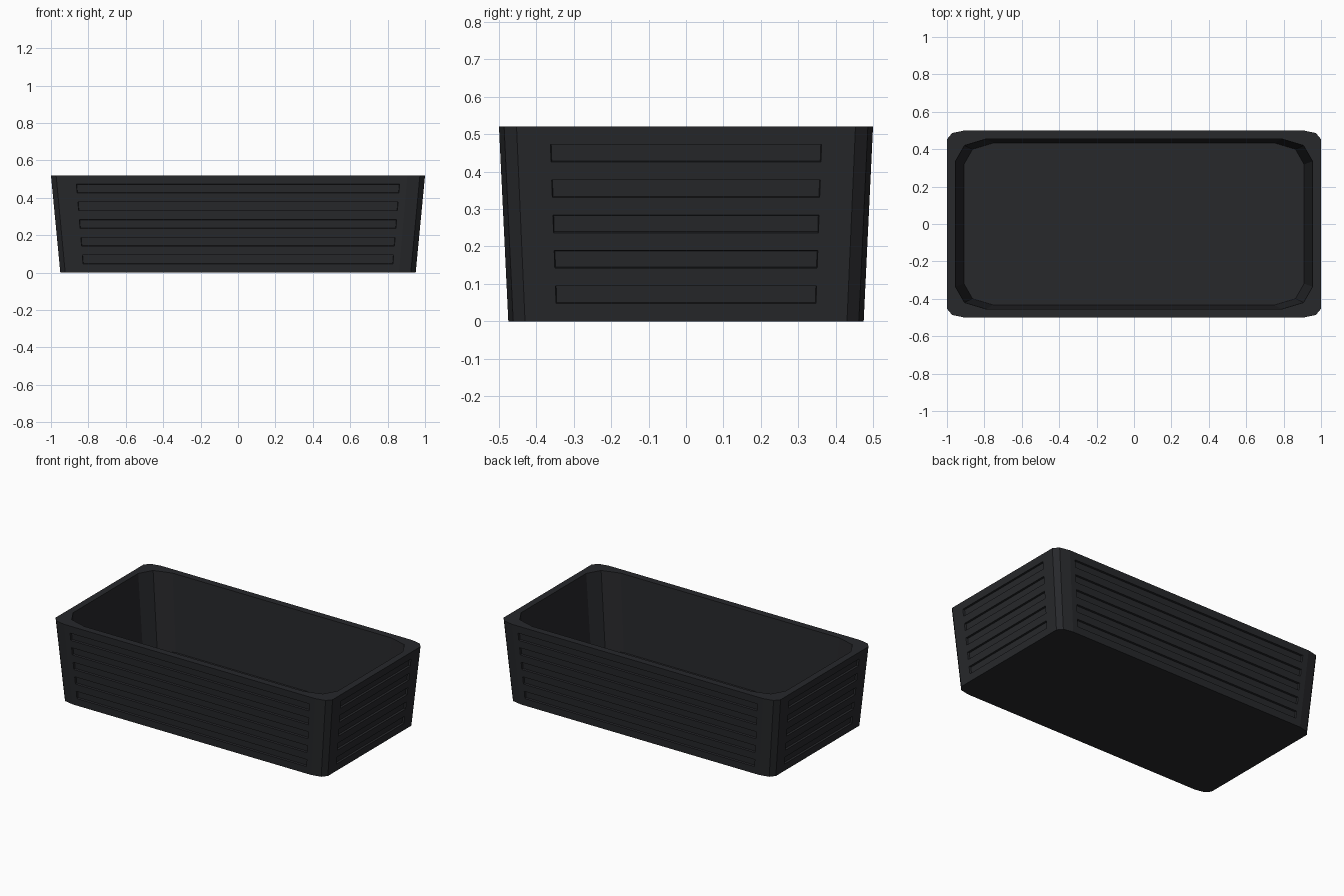
import bpy, bmesh, math

if "Cube" in bpy.data.objects:
    bpy.data.objects.remove(bpy.data.objects["Cube"])

HEIGHT, TAPER, STRIPS = 0.52, 0.95, 11
FLOOR = 0.02


def outline(hx, hy, rx, ry, gx, gy):
    """Rounded rectangle, counter-clockwise: two-segment corners plus groove end points."""
    quarter = [(hx, gy)]
    for a in (0, 45, 90):
        t = math.radians(a)
        quarter.append((hx - rx + rx * math.cos(t), hy - ry + ry * math.sin(t)))
    quarter.append((gx, hy))
    half = quarter + [(-x, y) for x, y in reversed(quarter)]
    return half + [(-x, -y) for x, y in half]


def ring(bm, pts, z):
    s = TAPER + (1 - TAPER) * z / HEIGHT
    return [bm.verts.new((x * s, y * s, z)) for x, y in pts]


def bridge(bm, a, b):
    n = len(a)
    return [bm.faces.new((a[i], a[(i + 1) % n], b[(i + 1) % n], b[i])) for i in range(n)]


bm = bmesh.new()
outer = outline(1.0, 0.5, 0.094, 0.047, 0.868, 0.364)
inner = outline(0.955, 0.455, 0.165, 0.12, 0.75, 0.30)

# Outer walls in horizontal strips; every second strip holds a groove per side
rings = [ring(bm, outer, HEIGHT * i / STRIPS) for i in range(STRIPS + 1)]
grooves = []
for i in range(STRIPS):
    faces = bridge(bm, rings[i], rings[i + 1])
    if i % 2:
        grooves += [faces[k] for k in (4, 9, 14, 19)]

# Rim, inner walls, floor and underside
rim = ring(bm, inner, HEIGHT)
floor = ring(bm, inner, FLOOR)
bridge(bm, rings[-1], rim)
bridge(bm, rim, floor)
bm.faces.new(floor)
bm.faces.new(list(reversed(rings[0])))

# Sink the grooves
bm.normal_update()
bmesh.ops.inset_individual(bm, faces=grooves, thickness=0.002, depth=-0.012,
                           use_even_offset=True)

mesh = bpy.data.meshes.new("planter_box")
bm.to_mesh(mesh)
bm.free()
box = bpy.data.objects.new("planter_box", mesh)
bpy.context.collection.objects.link(box)

# Dark plastic
mat = bpy.data.materials.new("dark_plastic")
mat.diffuse_color = (0.02, 0.021, 0.024, 1)
mat.use_nodes = True
mat.node_tree.nodes["Principled BSDF"].inputs["Base Color"].default_value = mat.diffuse_color
mesh.materials.append(mat)
